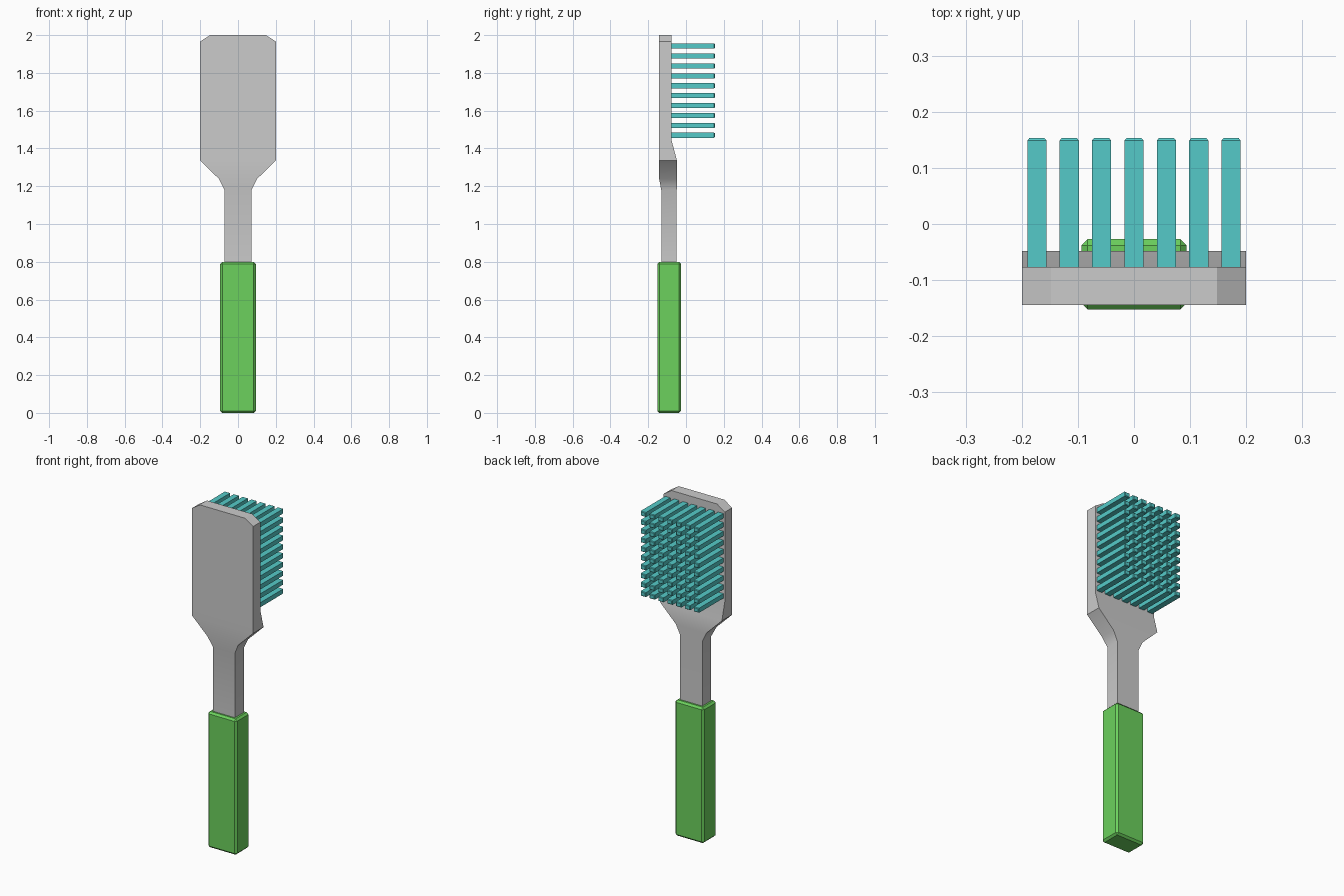
import bpy, bmesh, math

if "Cube" in bpy.data.objects:
    bpy.data.objects.remove(bpy.data.objects["Cube"])


def material(name, color):
    mat = bpy.data.materials.new(name)
    mat.diffuse_color = color
    mat.use_nodes = True
    mat.node_tree.nodes["Principled BSDF"].inputs["Base Color"].default_value = mat.diffuse_color
    return mat


def finish(name, bm, mat=None):
    bmesh.ops.recalc_face_normals(bm, faces=bm.faces)
    mesh = bpy.data.meshes.new(name)
    bm.to_mesh(mesh)
    bm.free()
    obj = bpy.data.objects.new(name, mesh)
    bpy.context.collection.objects.link(obj)
    if mat:
        mesh.materials.append(mat)
    return obj


def loft(bm, sections):
    """Skin rectangular rings (four corners each) and cap both ends."""
    rings = [[bm.verts.new(p) for p in ring] for ring in sections]
    for a, b in zip(rings, rings[1:]):
        for i in range(4):
            j = (i + 1) % 4
            bm.faces.new((a[i], a[j], b[j], b[i]))
    bm.faces.new(rings[0])
    bm.faces.new(rings[-1])


green = material("grip_green", (0.15, 0.64, 0.11, 1))
teal = material("bristle_teal", (0.09, 0.59, 0.58, 1))

# Neck and head: half width and y range at each height
profile = [(0.78, 0.072, -0.131, -0.049), (1.18, 0.072, -0.131, -0.049),
           (1.238, 0.10, -0.142, -0.048), (1.336, 0.20, -0.144, -0.048),
           (1.445, 0.20, -0.144, -0.077), (1.966, 0.20, -0.144, -0.077),
           (2.0, 0.148, -0.144, -0.077)]
bm = bmesh.new()
loft(bm, [[(-w, y0, z), (w, y0, z), (w, y1, z), (-w, y1, z)]
          for z, w, y0, y1 in profile])
head = finish("neck_and_head", bm)
bpy.context.view_layer.objects.active = head
head.select_set(True)
bpy.ops.object.shade_smooth_by_angle(angle=math.radians(30))

# Grip: chamfered block around the lower neck
bpy.ops.mesh.primitive_cube_add(size=1, location=(0, -0.0895, 0.4))
grip = bpy.context.object
grip.name = "grip"
grip.scale = (0.188, 0.125, 0.80)
bpy.ops.object.transform_apply(location=False, rotation=False, scale=True)
grip.data.materials.append(green)
bevel = grip.modifiers.new("chamfer", 'BEVEL')
bevel.width = 0.011
bevel.segments = 1

# Bristles: grid of square bars with chamfered tips
bm = bmesh.new()
for col in range(7):
    for row in range(10):
        x = (col - 3) * 0.0577
        z = 1.470 + row * 0.0524
        loft(bm, [[(x - w, y, z - h), (x + w, y, z - h),
                   (x + w, y, z + h), (x - w, y, z + h)]
                  for y, w, h in ((-0.085, 0.017, 0.0135),
                                  (0.149, 0.017, 0.0135),
                                  (0.153, 0.0135, 0.010))])
finish("bristles", bm, teal)
